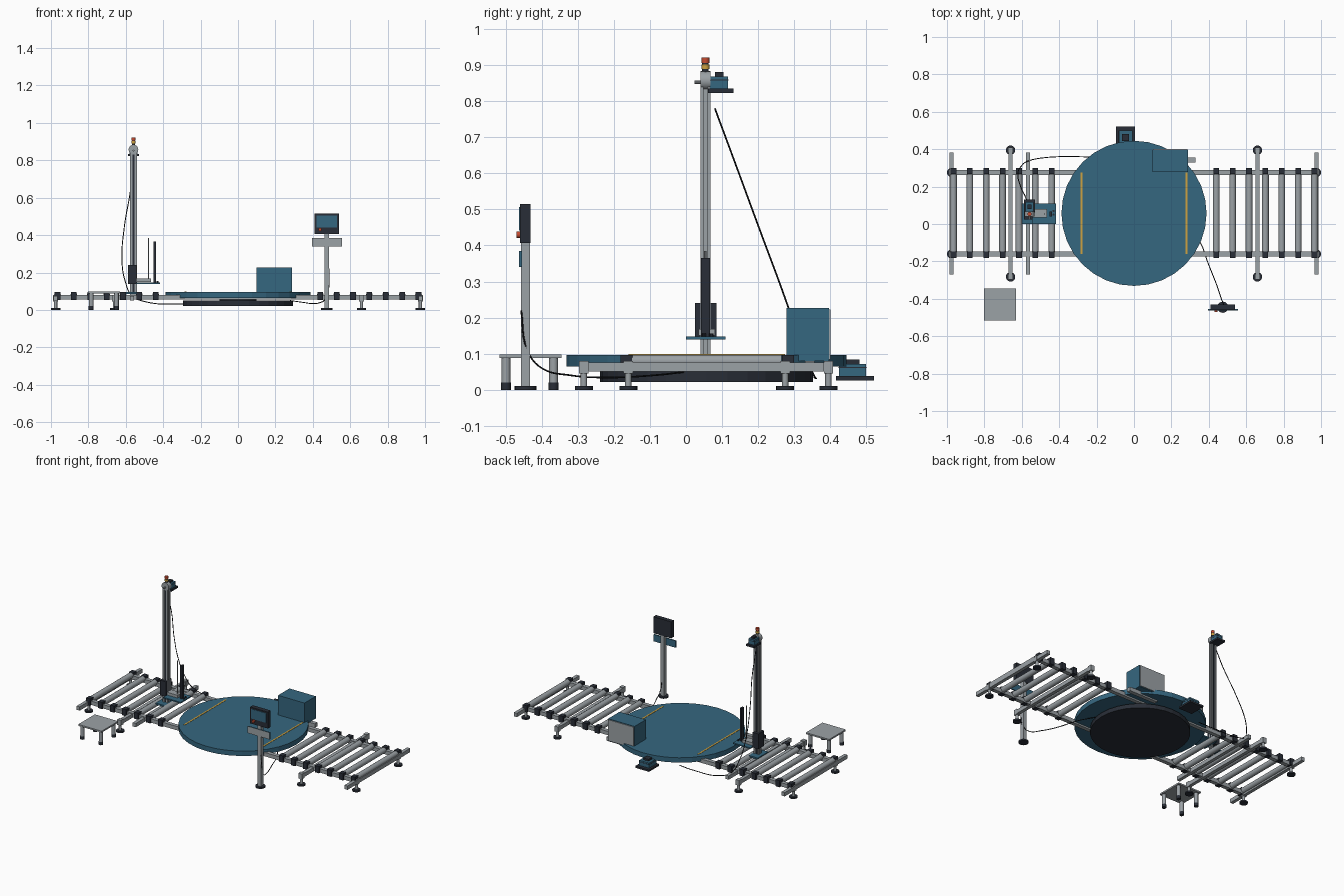
import bpy, math
from mathutils import Vector

if "Cube" in bpy.data.objects:
    bpy.data.objects.remove(bpy.data.objects["Cube"])


def material(name, color):
    m = bpy.data.materials.new(name)
    m.diffuse_color = (*color, 1)
    m.use_nodes = True
    m.node_tree.nodes["Principled BSDF"].inputs["Base Color"].default_value = m.diffuse_color
    return m


GREY = material("steel grey", (0.33, 0.36, 0.38))
BLUE = material("machine blue", (0.036, 0.135, 0.215))
DARK = material("dark grey", (0.022, 0.027, 0.038))
BLACK = material("cable black", (0.008, 0.009, 0.011))
YELLOW = material("marking yellow", (0.62, 0.36, 0.05))
RED = material("signal red", (0.55, 0.07, 0.03))


def finish(name, mat):
    o = bpy.context.object
    o.name = name
    o.data.materials.append(mat)
    return o


def box(name, mat, x0, x1, y0, y1, z0, z1):
    bpy.ops.mesh.primitive_cube_add(size=1, location=((x0 + x1) / 2, (y0 + y1) / 2, (z0 + z1) / 2))
    o = finish(name, mat)
    o.scale = (x1 - x0, y1 - y0, z1 - z0)
    bpy.ops.object.transform_apply(location=False, rotation=False, scale=True)
    return o


def rod(name, mat, a, b, r, sides=16, smooth=True):
    a, b = Vector(a), Vector(b)
    d = b - a
    bpy.ops.mesh.primitive_cylinder_add(vertices=sides, radius=r, depth=d.length, location=(a + b) / 2)
    o = finish(name, mat)
    o.rotation_euler = d.to_track_quat('Z', 'Y').to_euler()
    if smooth:
        bpy.ops.object.shade_smooth_by_angle(angle=math.radians(35))
    return o


def cable(name, points):
    c = bpy.data.curves.new(name, 'CURVE')
    c.dimensions = '3D'
    c.bevel_depth = 0.0025
    c.bevel_resolution = 1
    c.resolution_u = 6
    s = c.splines.new('BEZIER')
    s.bezier_points.add(len(points) - 1)
    for p, co in zip(s.bezier_points, points):
        p.co = co
        p.handle_left_type = p.handle_right_type = 'AUTO'
    c.materials.append(BLACK)
    bpy.context.collection.objects.link(bpy.data.objects.new(name, c))


def foot(x, y):
    box("foot_sleeve", GREY, x - .013, x + .013, y - .013, y + .013, .045, .08)
    rod("foot_stem", GREY, (x, y, .01), (x, y, .05), .009, 12)
    rod("foot_pad", DARK, (x, y, 0), (x, y, .01), .025, 20)


def gear_motor(name, x, y, z, w, plate_d):
    # mounting plate, housing, ribs and top cap
    box(name + "_plate", DARK, x - w / 2, x + w / 2, y - plate_d / 2, y + plate_d / 2, z, z + .012)
    box(name + "_housing", BLUE, x - w * .36, x + w * .36, y - plate_d * .42, y + plate_d * .3, z + .012, z + .046)
    box(name + "_rib", DARK, x - w * .37, x + w * .37, y - plate_d * .43, y + plate_d * .31, z + .034, z + .037)
    box(name + "_cap", DARK, x - w * .18, x + w * .18, y - plate_d * .22, y + plate_d * .12, z + .046, z + .058)


RAILS = (-.16, .275)

# conveyor side rails and cross members
for y in RAILS:
    box("side_rail", GREY, -.985, .985, y - .013, y + .013, .055, .08)
for x in (-.976, .976, -.567):
    box("cross_bar", GREY, x - .011, x + .011, -.27, .382, .05, .075)
for x in (-.66, .66):
    box("leg_bar", GREY, x - .011, x + .011, -.285, .40, .05, .075)
    for y in (-.283, .395):
        foot(x, y)
for x in (-.975, .975):
    for y in RAILS:
        foot(x, y)

# rollers with bearing blocks
for side in (-1, 1):
    for i in range(7):
        x = side * (.44 + i * .0875)
        rod("roller", GREY, (x, -.15, .079), (x, .265, .079), .018)
        for y in (-.165, .283):
            box("bearing_block", DARK, x - .015, x + .015, y - .017, y + .017, .053, .097)

# turntable, base and floor stripes
rod("turntable", BLUE, (0, .057, .065), (0, .057, .097), .388, 32, False)
rod("turntable_base", DARK, (0, .057, .022), (0, .057, .05), .295, 32, False)
rod("turntable_hub", DARK, (0, .057, .05), (0, .057, .065), .1, 24)
for x in (-.28, .28):
    box("stripe", YELLOW, x - .005, x + .005, -.16, .275, .096, .0985)

# turntable drive
gear_motor("table_drive", -.045, .468, .026, .1, .105)

# control cabinet with bare back panel and support arm
box("cabinet", BLUE, .098, .29, .278, .396, .08, .226)
box("cabinet_back", GREY, .102, .286, .396, .401, .084, .222)
box("cabinet_arm", GREY, .12, .33, .33, .356, .055, .08)

# mast: four corner strips around a recessed core
MX, MY = -.559, .054
box("mast_core", GREY, MX - .012, MX + .012, MY - .009, MY + .009, .075, .85)
box("mast_slot", DARK, MX - .005, MX + .005, MY - .0105, MY + .0105, .09, .84)
for sx in (-1, 1):
    for sy in (-1, 1):
        x, y = MX + sx * .013, MY + sy * .010
        box("mast_strip", GREY, x - .005, x + .005, y - .004, y + .004, .075, .85)
box("mast_base", BLUE, -.6, -.52, 0, .11, .085, .095)

# mast head: pulley, axle, motor, signal lamp
rod("head_pulley", GREY, (MX, .04, .857), (MX, .068, .857), .026, 20)
rod("head_axle", GREY, (MX, .023, .852), (MX, .07, .852), .005, 10)
gear_motor("lift_motor", MX, .096, .823, .06, .07)
rod("lamp_base", DARK, (MX, MY, .88), (MX, MY, .889), .009)
rod("lamp_yellow", YELLOW, (MX, MY, .889), (MX, MY, .902), .011)
rod("lamp_gap", DARK, (MX, MY, .902), (MX, MY, .906), .009)
rod("lamp_red", RED, (MX, MY, .906), (MX, MY, .921), .011)

# film carriage
box("carriage", DARK, -.587, -.543, .025, .084, .14, .24)
box("carriage_shelf", BLUE, -.545, -.418, 0, .11, .14, .148)
box("carriage_arm", GREY, -.545, -.465, .035, .08, .15, .168)
rod("film_rod", GREY, (-.478, .054, .15), (-.478, .054, .385), .0035, 10)
box("film_bar", DARK, -.451, -.438, .041, .066, .148, .365)
for y in (.05, .07):
    rod("shelf_bolt", DARK, (-.43, y, .148), (-.43, y, .156), .006, 10)

# operator console: post, tray, screen and stop button
CX, CY = .475, -.445
rod("console_foot", DARK, (CX, CY, 0), (CX, CY, .01), .03, 20)
box("console_post", GREY, CX - .012, CX + .012, CY - .013, CY + .013, .01, .42)
tray = box("console_tray", BLUE, .395, .555, -.463, -.455, .34, .385)
tray.data.materials.append(GREY)
for p in tray.data.polygons:
    if p.normal.y < -.5:
        p.material_index = 1
box("console_screen_case", DARK, .41, .54, -.46, -.431, .407, .515)
box("console_screen", BLUE, .42, .53, -.463, -.459, .442, .506)
rod("stop_button", RED, (.438, -.459, .43), (.438, -.47, .43), .009, 14)

# small side table
box("side_table_top", GREY, -.802, -.632, -.517, -.345, .088, .098)
for x in (-.785, -.65):
    for y in (-.499, -.367):
        rod("side_table_leg", GREY, (x, y, .02), (x, y, .09), .0125, 12)
        rod("side_table_leg_cap", DARK, (x, y, 0), (x, y, .02), .0135, 12)

# hanging cables
cable("mast_cable", [(-.565, .08, .78), (-.575, .132, .64), (-.607, .202, .45), (-.62, .276, .25),
                     (-.602, .31, .15), (-.57, .335, .08), (-.5, .352, .045), (-.3, .36, .032),
                     (-.2, .355, .035)])
cable("console_cable", [(.487, -.457, .22), (.484, -.44, .11), (.467, -.40, .06), (.44, -.32, .04),
                        (.40, -.22, .034), (.35, -.09, .04), (.28, 0, .05)])
